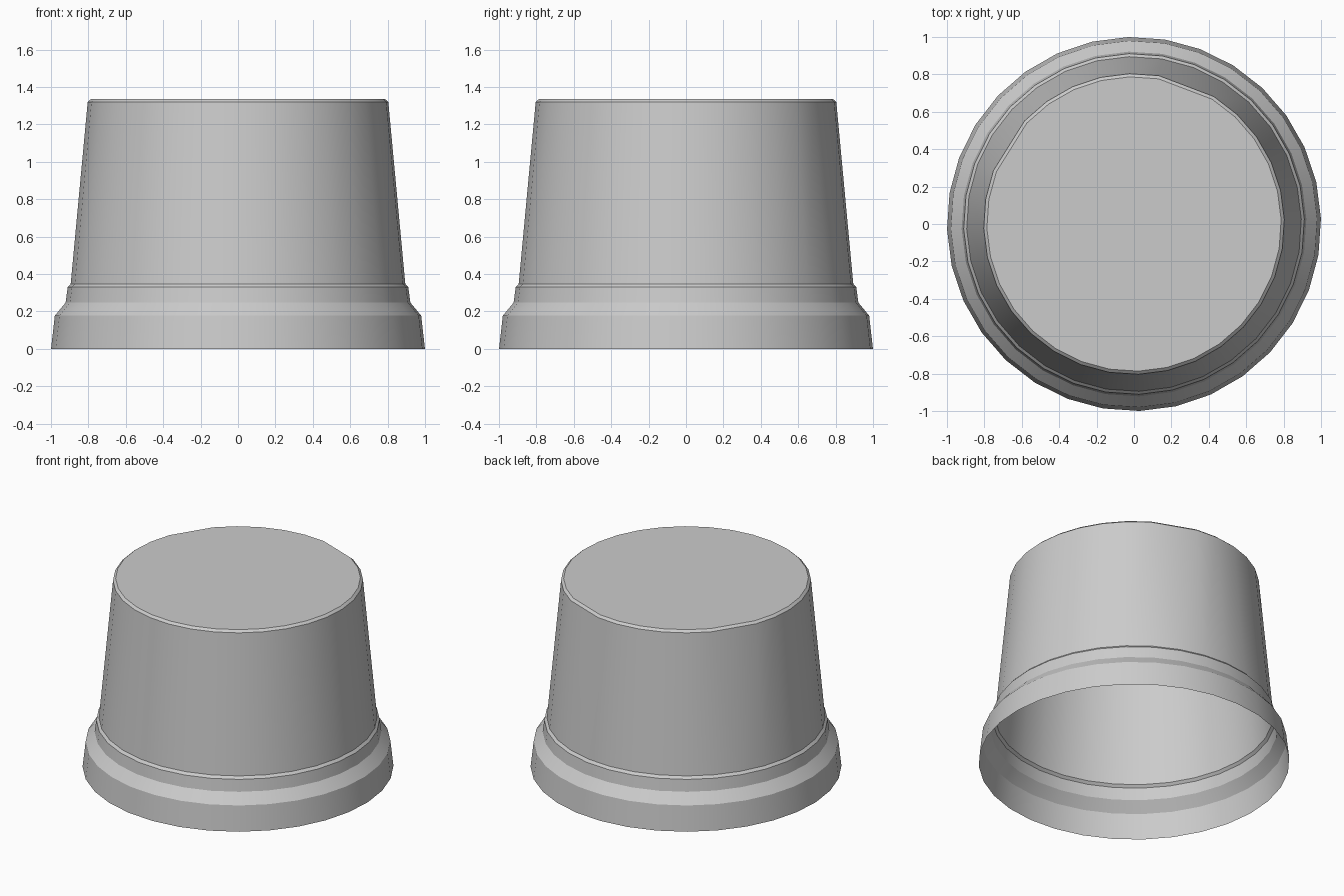
import bpy, bmesh, math

cube = bpy.data.objects.get("Cube")
if cube:
    bpy.data.objects.remove(cube, do_unlink=True)

# One plain grey material
grey = bpy.data.materials.new("light grey")
grey.use_nodes = True
colour = (0.6, 0.6, 0.6, 1)
grey.diffuse_color = colour
grey.node_tree.nodes["Principled BSDF"].inputs["Base Color"].default_value = colour

SIDES = 32
STEP = math.tau / SIDES
TURN = math.radians(1.7)
FLATS = (6, 13)  # corners of the crown that are flattened to a chord

# Profile from open foot to closed crown: radius, height
PROFILE = [(1.0, 0), (0.98, 0.177), (0.922, 0.247), (0.911, 0.33),
           (0.895, 0.347), (0.804, 1.32), (0.787, 1.335)]

bm = bmesh.new()
rings = []
for level, (radius, z) in enumerate(PROFILE):
    ring = []
    for i in range(SIDES):
        flat = i in FLATS and level >= len(PROFILE) - 2
        r = radius * (math.cos(STEP) if flat else 1)
        a = TURN + i * STEP
        ring.append(bm.verts.new((r * math.cos(a), r * math.sin(a), z)))
    rings.append(ring)

# Wall bands
for low, high in zip(rings, rings[1:]):
    for i in range(SIDES):
        j = (i + 1) % SIDES
        bm.faces.new((low[i], low[j], high[j], high[i]))

# Flat wedges running down the tapered wall
for i in FLATS:
    for side in (i - 1, i + 1):
        bmesh.ops.connect_verts(bm, verts=[rings[-3][i], rings[-2][side]])

# Closed crown
bm.faces.new(rings[-1])

mesh = bpy.data.meshes.new("cup_shell")
bm.to_mesh(mesh)
bm.free()
mesh.materials.append(grey)
cup = bpy.data.objects.new("cup_shell", mesh)
bpy.context.collection.objects.link(cup)

bpy.ops.object.select_all(action="DESELECT")
cup.select_set(True)
bpy.context.view_layer.objects.active = cup
bpy.ops.object.shade_smooth_by_angle(angle=math.radians(30))
